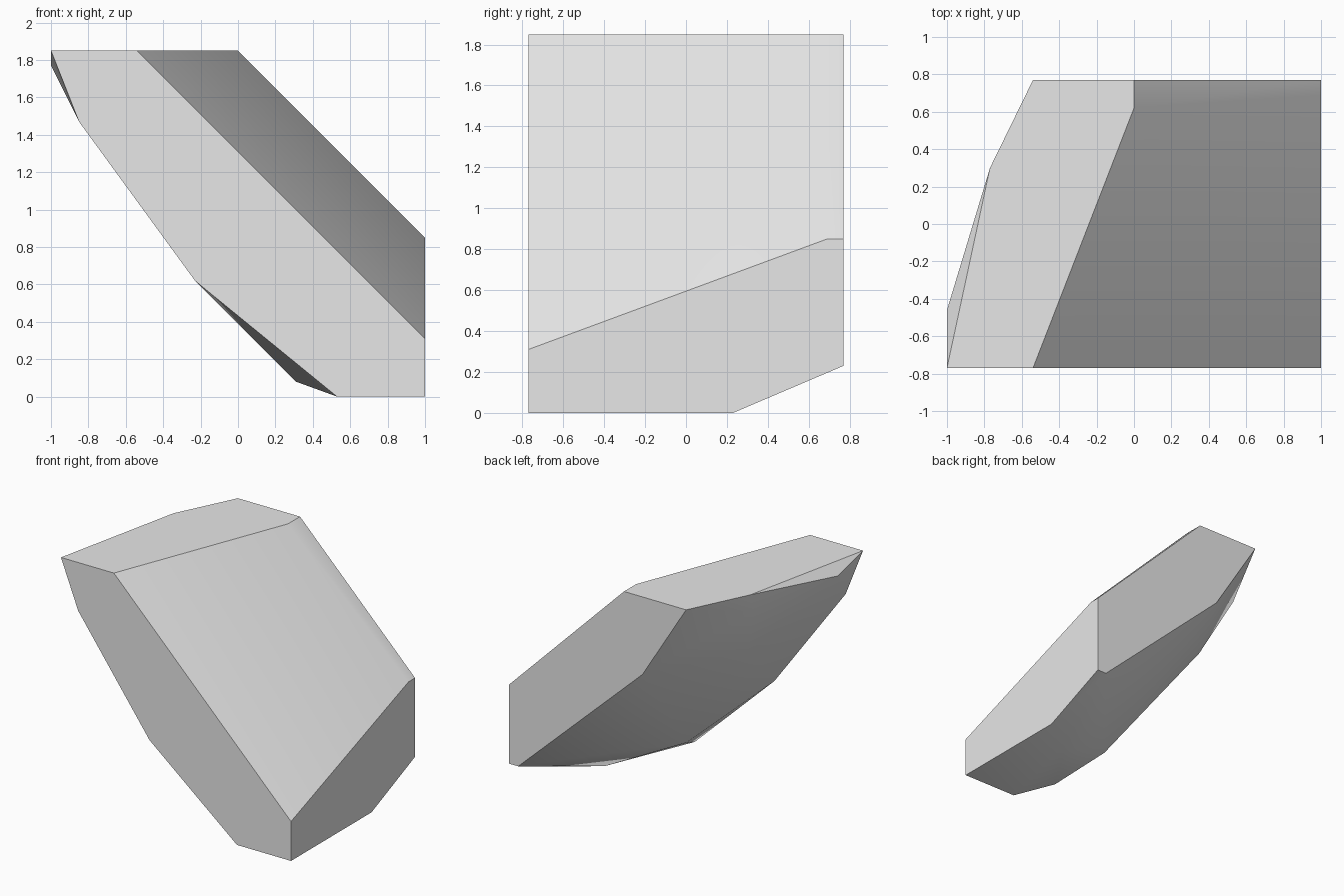
import bpy
import bmesh
import math

# Remove the default object
default = bpy.data.objects.get("Cube")
if default:
    bpy.data.objects.remove(default, do_unlink=True)

FRONT, BACK = -0.77, 0.77
LEFT, TOP = 1.0, 1.85


def stone_material(name, value):
    """One flat grey colour for the viewport and for rendering."""
    material = bpy.data.materials.new(name)
    material.use_nodes = True
    colour = (value, value, value, 1)
    material.diffuse_color = colour
    shader = material.node_tree.nodes["Principled BSDF"]
    shader.inputs["Base Color"].default_value = colour
    return material


def wall(profile, y):
    """Place an x-z profile on a vertical plane."""
    return [(x, y, z) for x, z in profile]


# Flat front and back walls of the rock slab
front_profile = [(-LEFT, TOP), (-0.54, TOP), (LEFT, 0.31), (LEFT, 0),
                 (0.53, 0), (-0.23, 0.62), (-0.85, 1.47)]
back_profile = [(-0.54, TOP), (0, TOP), (LEFT, 0.85), (LEFT, 0.23),
                (0.92, 0.23), (-0.16, 1.24)]

# Corners on the top, the left wall and the base
rim = [(0, 0.62, TOP), (-0.77, 0.3, TOP), (-LEFT, -0.46, 1.77),
       (LEFT, 0.69, 0.85), (LEFT, 0.23, 0), (0.7, 0.01, 0)]

# Broad bulge of the underside
bulge = [(0.31, -0.55, 0.08), (0.13, -0.19, 0.26),
         (-0.58, 0.07, 1.27), (-0.76, 0.25, 1.7)]


def build_rock(name, points, material):
    """Wrap the corners in a convex stone and merge its coplanar facets."""
    bm = bmesh.new()
    for point in points:
        bm.verts.new(point)
    hull = bmesh.ops.convex_hull(bm, input=bm.verts[:])
    spare = set(hull["geom_interior"]) | set(hull["geom_unused"])
    loose = [item for item in spare if isinstance(item, bmesh.types.BMVert)]
    bmesh.ops.delete(bm, geom=loose, context="VERTS")
    bmesh.ops.dissolve_limit(bm, angle_limit=math.radians(1),
                             verts=bm.verts[:], edges=bm.edges[:])
    bmesh.ops.recalc_face_normals(bm, faces=bm.faces[:])
    mesh = bpy.data.meshes.new(name)
    bm.to_mesh(mesh)
    bm.free()
    mesh.materials.append(material)
    rock = bpy.data.objects.new(name, mesh)
    bpy.context.collection.objects.link(rock)
    return rock


corners = wall(front_profile, FRONT) + wall(back_profile, BACK) + rim + bulge
rock = build_rock("rock_slab", corners, stone_material("light_grey_stone", 0.8))

# Soften the shallow facets and keep the main edges crisp
bpy.ops.object.select_all(action="DESELECT")
rock.select_set(True)
bpy.context.view_layer.objects.active = rock
bpy.ops.object.shade_smooth_by_angle(angle=math.radians(30))
